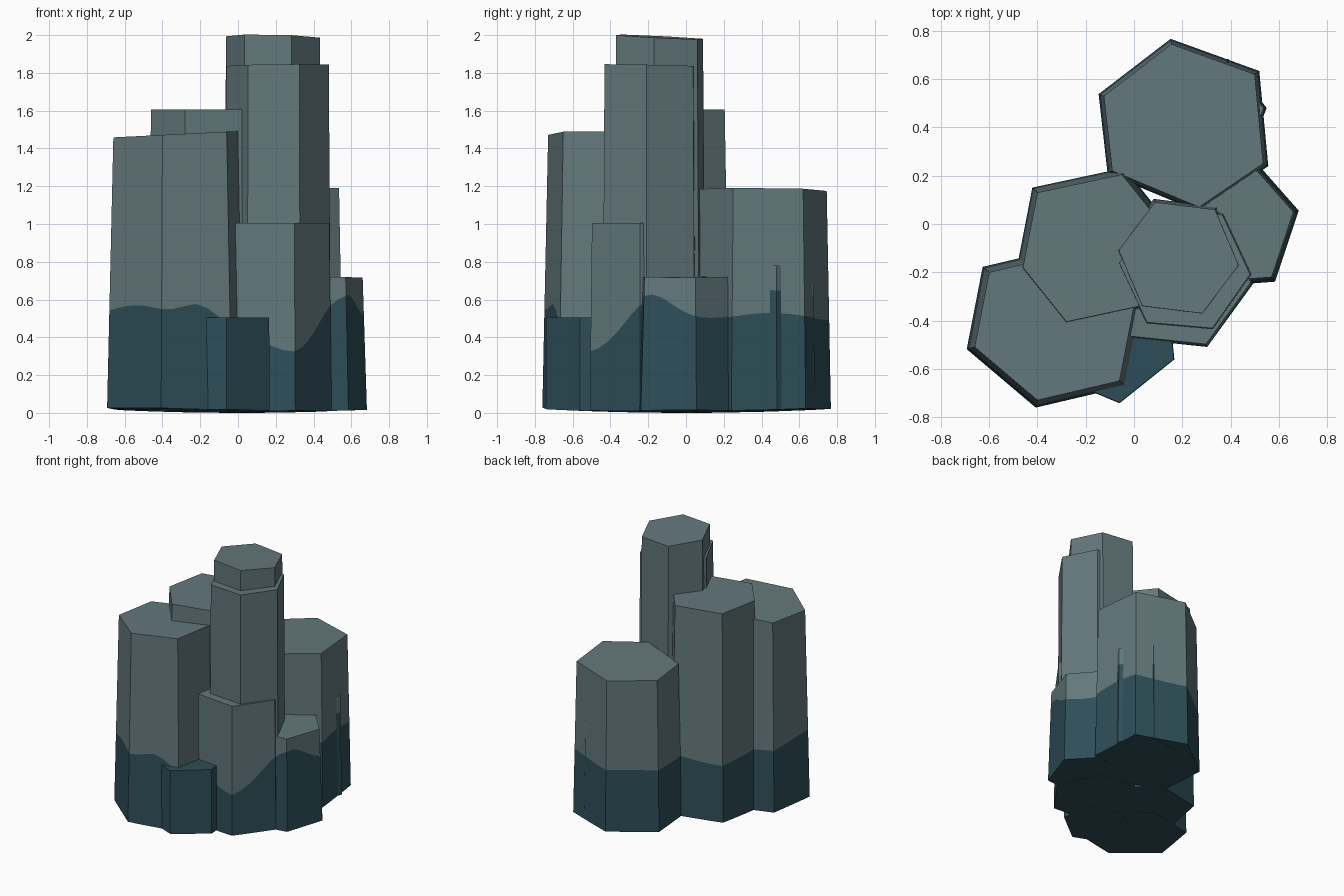
import bpy, bmesh, math
from mathutils import Vector

if "Cube" in bpy.data.objects:
    bpy.data.objects.remove(bpy.data.objects["Cube"])

def material(name, rgb):
    m = bpy.data.materials.new(name)
    m.diffuse_color = (*rgb, 1)
    m.use_nodes = True
    m.node_tree.nodes["Principled BSDF"].inputs["Base Color"].default_value = m.diffuse_color
    return m

MATS = [material("grey stone", (0.125, 0.188, 0.202)),
        material("dark wet stone", (0.027, 0.076, 0.098))]

# Swells and dips of the waterline: x, y, amount, reach
WAVES = [(0.30, -0.55, -0.17, 0.28), (0.60, -0.22, 0.15, 0.20),
         (-0.55, -0.65, 0.08, 0.30), (-0.20, -0.72, 0.07, 0.12),
         (0.52, 0.45, 0.04, 0.25), (-0.35, 0.15, -0.05, 0.35)]

def waterline(p):
    return 0.49 + sum(a * math.exp(-((p.x - x) ** 2 + (p.y - y) ** 2) / r ** 2)
                      for x, y, a, r in WAVES)

def hexagon(cx, cy, r, angle):
    return [(cx + r * math.cos(math.radians(angle + 60 * i)),
             cy + r * math.sin(math.radians(angle + 60 * i))) for i in range(6)]

def mirrored(half):
    """Six corners from three, repeated through the centre point."""
    (cx, cy), pts = half[0], half[1:]
    return pts + [(2 * cx - x, 2 * cy - y) for x, y in pts]

def column(name, corners, height, flare=1.06, tilt=(0, 0), wet_rise=0.0, all_wet=False):
    """Tapered six-sided column with a slightly tilted top and a wavy wet band."""
    corners = [Vector(c) for c in corners]
    centre = sum(corners, Vector((0, 0))) / 6
    segs = 6
    top2d = [corners[i].lerp(corners[(i + 1) % 6], k / segs)
             for i in range(6) for k in range(segs)]
    n = len(top2d)
    bm = bmesh.new()
    low, mid, top = [], [], []
    for p in top2d:
        d = p - centre
        b = centre + d * flare
        lo = Vector((b.x, b.y, 0.035 * b.length_squared))
        hi = Vector((p.x, p.y, height + tilt[0] * d.x + tilt[1] * d.y))
        z = min(waterline(b) + wet_rise, hi.z - 0.03)
        low.append(bm.verts.new(lo))
        mid.append(bm.verts.new(lo.lerp(hi, (z - lo.z) / (hi.z - lo.z))))
        top.append(bm.verts.new(hi))
    for i in range(n):
        j = (i + 1) % n
        bm.faces.new((low[i], low[j], mid[j], mid[i])).material_index = 1
        bm.faces.new((mid[i], mid[j], top[j], top[i])).material_index = int(all_wet)
    bm.faces.new(top).material_index = int(all_wet)
    bm.faces.new(low[::-1]).material_index = 1
    bmesh.ops.recalc_face_normals(bm, faces=bm.faces)
    me = bpy.data.meshes.new(name)
    bm.to_mesh(me)
    bm.free()
    for m in MATS:
        me.materials.append(m)
    bpy.context.collection.objects.link(bpy.data.objects.new(name, me))

# Wide columns around the outside
column("back_column", [(0.155, 0.745), (-0.125, 0.53), (-0.09, 0.22),
                       (0.27, 0.07), (0.535, 0.25), (0.50, 0.62)],
       1.18, 1.065, (0.03, -0.01))
column("left_column", mirrored([(-0.165, -0.10), (-0.05, 0.205), (-0.40, 0.13),
                                (-0.46, -0.18)]), 1.605, 1.09)
column("front_left_column", mirrored([(-0.33, -0.425), (-0.60, -0.20),
                                      (-0.66, -0.51), (-0.40, -0.73)]),
       1.475, 1.10, (0.05, 0))
column("right_column", mirrored([(0.41, -0.01), (0.51, 0.22), (0.25, 0.20),
                                 (0.16, -0.07)]), 0.72, 1.09, (-0.01, 0))

# Tall central columns
column("tallest_column", hexagon(0.185, -0.14, 0.25, -7), 1.99, 1.06, (-0.02, -0.05))
column("second_tall_column", hexagon(0.21, -0.185, 0.272, -5), 1.84, 1.04, (0.01, -0.02))
column("front_step_column", hexagon(0.17, -0.21, 0.315, -6), 1.005, 1.04)

# Small columns peeking out at the edges
column("low_front_column", [(-0.06, -0.74), (0.165, -0.56), (0.14, -0.32),
                            (-0.08, -0.25), (-0.30, -0.37), (-0.30, -0.64)],
       0.505, 1.01, all_wet=True)
column("side_sliver_column", hexagon(0.295, 0.445, 0.245, 8), 0.78, 1.05, wet_rise=0.12)
